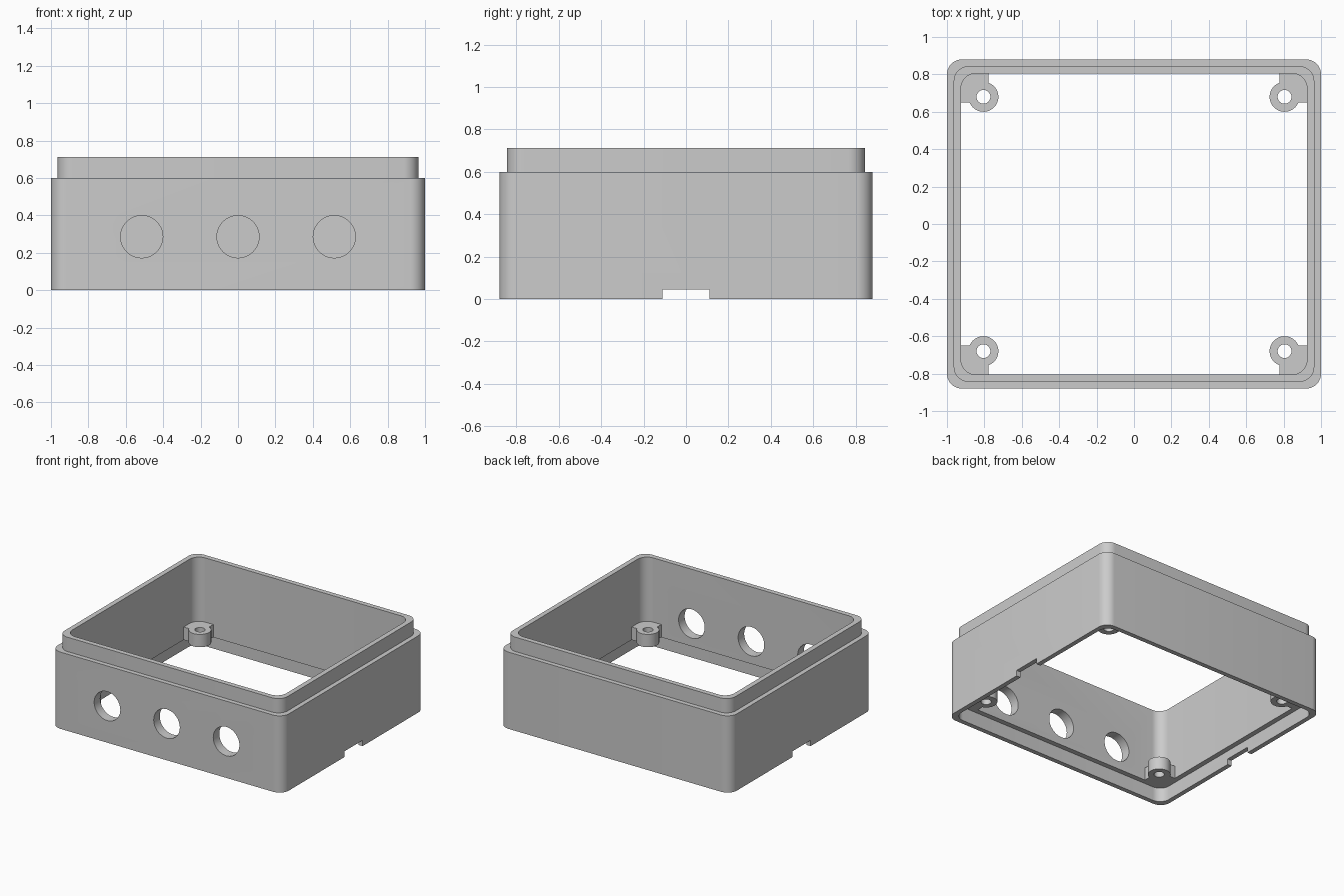
import bpy, bmesh
from math import cos, sin, pi, radians

if "Cube" in bpy.data.objects:
    bpy.data.objects.remove(bpy.data.objects["Cube"])

HX, HY = 1.0, 0.88            # outer half sizes
RADIUS = 0.08                 # corner radius
LIP, WALL = 0.036, 0.075      # insets of the lip and of the inner wall
LEDGE, SHOULDER, TOP = 0.11, 0.6, 0.712

grey = bpy.data.materials.new("plain grey")
grey.use_nodes = True
grey.diffuse_color = (0.6, 0.6, 0.6, 1)
grey.node_tree.nodes["Principled BSDF"].inputs["Base Color"].default_value = (0.6, 0.6, 0.6, 1)


def select_only(obj):
    bpy.ops.object.select_all(action='DESELECT')
    obj.select_set(True)
    bpy.context.view_layer.objects.active = obj


def smooth(obj):
    select_only(obj)
    bpy.ops.object.shade_smooth_by_angle(angle=radians(30))


def rounded_rect(inset, steps=10):
    """Outline of the box pulled in by inset, with rounded corners."""
    points = []
    for q, (sx, sy) in enumerate([(1, 1), (-1, 1), (-1, -1), (1, -1)]):
        cx, cy = sx * (HX - inset - RADIUS), sy * (HY - inset - RADIUS)
        for i in range(steps + 1):
            a = (q + i / steps) * pi / 2
            points.append((cx + RADIUS * cos(a), cy + RADIUS * sin(a)))
    return points


# Shell: a closed chain of outlines (outer wall, lip, inner wall, bottom recess)
bm = bmesh.new()
chain = [(0, 0), (0, SHOULDER), (LIP, SHOULDER), (LIP, TOP),
         (WALL, TOP), (WALL, LEDGE), (LIP, LEDGE), (LIP, 0)]
rings = [[bm.verts.new((x, y, z)) for x, y in rounded_rect(inset)] for inset, z in chain]
for r, ring in enumerate(rings):
    above = rings[(r + 1) % len(rings)]
    for i in range(len(ring)):
        j = (i + 1) % len(ring)
        bm.faces.new((ring[i], ring[j], above[j], above[i]))
bmesh.ops.recalc_face_normals(bm, faces=bm.faces)
mesh = bpy.data.meshes.new("box_shell")
bm.to_mesh(mesh)
bm.free()
shell = bpy.data.objects.new("box_shell", mesh)
bpy.context.collection.objects.link(shell)
mesh.materials.append(grey)


def cut(cutter):
    """Subtract the cutter from the shell and delete it."""
    cutter.hide_render = True
    mod = shell.modifiers.new("cut", 'BOOLEAN')
    mod.operation, mod.solver, mod.object = 'DIFFERENCE', 'EXACT', cutter
    select_only(shell)
    bpy.ops.object.modifier_apply(modifier=mod.name)
    bpy.data.objects.remove(cutter)


# Three round cable holes in the front wall
for x in (-0.515, 0, 0.515):
    bpy.ops.mesh.primitive_cylinder_add(vertices=48, radius=0.113, depth=0.3,
                                        location=(x, -HY, 0.286), rotation=(pi / 2, 0, 0))
    cut(bpy.context.object)

# Notches in the bottom rim, left and right
for side in (-1, 1):
    bpy.ops.mesh.primitive_cube_add(size=1, location=(side * HX, 0, 0))
    bpy.context.object.scale = (0.2, 0.22, 0.09)
    cut(bpy.context.object)
smooth(shell)


# Screw bosses with square gussets in the corners
def boss(name, sx, sy):
    cx, cy, r, hole = 0.805, 0.68, 0.08, 0.037
    wx, wy = HX - WALL, HY - WALL
    arc = [radians(110 + 228 * i / 32) for i in range(33)]
    arc = [(cx + r * cos(a), cy + r * sin(a)) for a in arc]
    outline = [(wx, wy), (arc[0][0], wy)] + arc + [(wx, arc[-1][1])]
    turns = [2 * pi * i / 32 for i in range(32)]
    bore = [(cx + hole * cos(a), cy + hole * sin(a)) for a in turns]
    curve = bpy.data.curves.new(name, 'CURVE')
    curve.dimensions, curve.fill_mode, curve.extrude = '2D', 'BOTH', 0.05
    for points in (outline, bore):
        spline = curve.splines.new('POLY')
        spline.points.add(len(points) - 1)
        for p, (x, y) in zip(spline.points, points):
            p.co = (sx * x, sy * y, 0, 1)
        spline.use_cyclic_u = True
    obj = bpy.data.objects.new(name, curve)
    obj.location.z = LEDGE + 0.05
    bpy.context.collection.objects.link(obj)
    select_only(obj)
    bpy.ops.object.convert(target='MESH')
    obj = bpy.context.object
    obj.data.materials.clear()
    obj.data.materials.append(grey)
    # weld the caps to the sides
    bm = bmesh.new()
    bm.from_mesh(obj.data)
    bmesh.ops.remove_doubles(bm, verts=bm.verts, dist=0.0005)
    bmesh.ops.recalc_face_normals(bm, faces=bm.faces)
    bm.to_mesh(obj.data)
    bm.free()
    smooth(obj)


for y_name, sy in (("front", -1), ("back", 1)):
    for x_name, sx in (("right", -1), ("left", 1)):
        boss(f"{y_name}_{x_name}_screw_boss", sx, sy)
